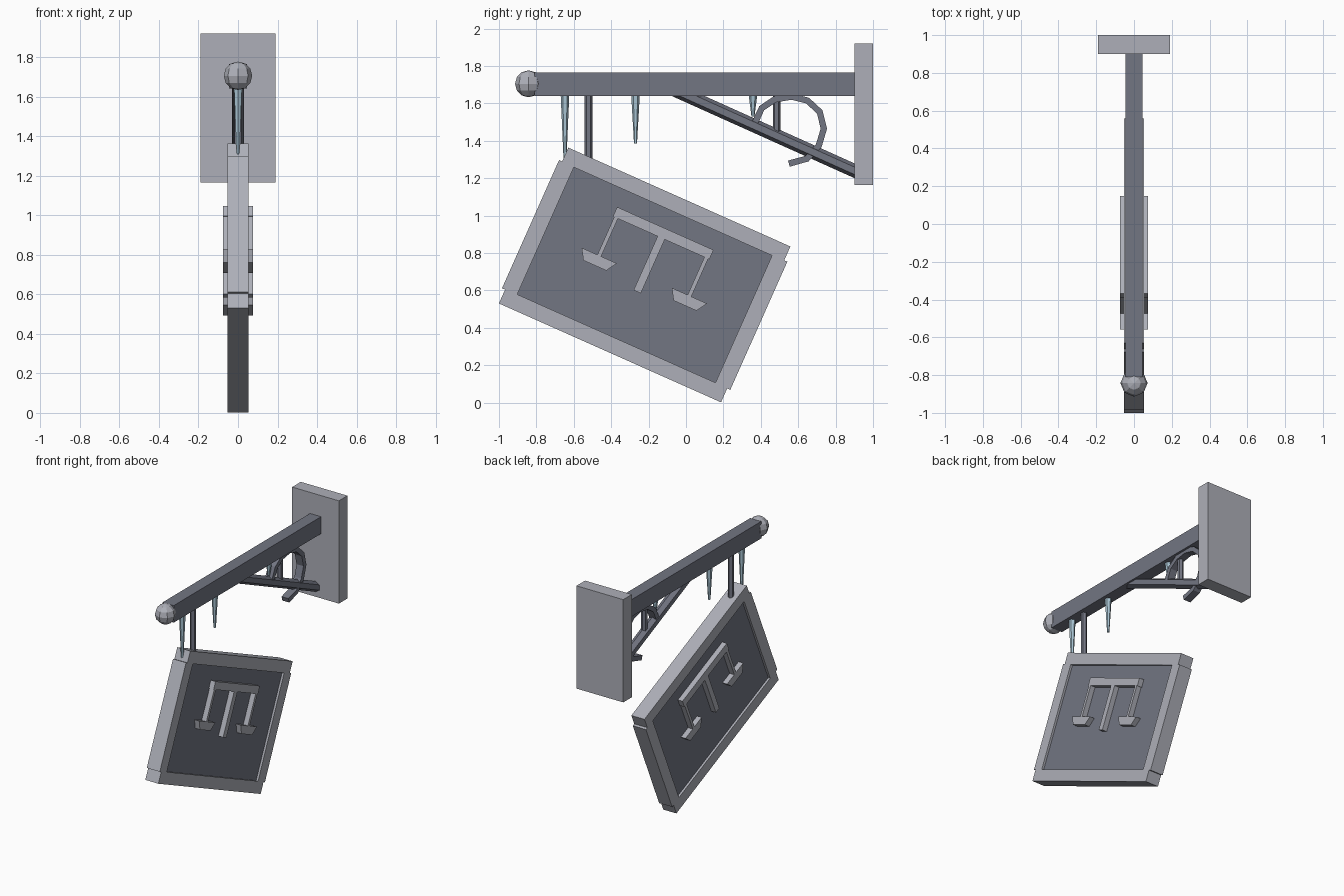
import bpy, bmesh, math
from mathutils import Vector, Matrix

if "Cube" in bpy.data.objects:
    bpy.data.objects.remove(bpy.data.objects["Cube"], do_unlink=True)


def material(name, rgb):
    m = bpy.data.materials.new(name)
    m.use_nodes = True
    m.diffuse_color = (*rgb, 1)
    m.node_tree.nodes["Principled BSDF"].inputs["Base Color"].default_value = (*rgb, 1)
    return m


pale = material("pale stone grey", (0.42, 0.43, 0.48))
dark = material("dark iron grey", (0.17, 0.18, 0.225))
ice = material("ice blue", (0.40, 0.56, 0.66))

# Tilted frame of the hanging sign
TILT = Matrix.Translation((0, -0.221, 0.683)) @ Matrix.Rotation(math.radians(-24), 4, 'X')
UPRIGHT = Matrix.Identity(4)


def finish(name, bm, mat, frame=UPRIGHT):
    bmesh.ops.recalc_face_normals(bm, faces=bm.faces)
    bm.transform(frame)
    mesh = bpy.data.meshes.new(name)
    bm.to_mesh(mesh)
    bm.free()
    mesh.materials.append(mat)
    obj = bpy.data.objects.new(name, mesh)
    bpy.context.collection.objects.link(obj)
    return obj


def slab(name, outline, half_x, mat, frame=UPRIGHT):
    """Side outline in (y, z), extruded evenly to both sides of x = 0."""
    bm = bmesh.new()
    face = bm.faces.new([bm.verts.new((-half_x, y, z)) for y, z in outline])
    new = bmesh.ops.extrude_face_region(bm, geom=[face])["geom"]
    bmesh.ops.translate(bm, vec=(2 * half_x, 0, 0),
                        verts=[g for g in new if isinstance(g, bmesh.types.BMVert)])
    return finish(name, bm, mat, frame)


def box(name, y0, y1, z0, z1, half_x, mat, frame=UPRIGHT):
    return slab(name, [(y0, z0), (y1, z0), (y1, z1), (y0, z1)], half_x, mat, frame)


def rod(name, start, end, r0, r1, mat, sides=6):
    """Straight prism, with flat sides facing left and right."""
    a, b = Vector(start), Vector(end)
    d = (b - a).normalized()
    side = Vector((1, 0, 0))
    up = d.cross(side).normalized()
    bm = bmesh.new()
    rings = []
    for p, r in ((a, r0), (b, r1)):
        angles = [2 * math.pi * (i + 0.5) / sides for i in range(sides)]
        rings.append([bm.verts.new(p + r * (side * math.cos(t) + up * math.sin(t)))
                      for t in angles])
    for i in range(sides):
        j = (i + 1) % sides
        bm.faces.new((rings[0][i], rings[0][j], rings[1][j], rings[1][i]))
    for ring in rings:
        bm.faces.new(ring)
    return finish(name, bm, mat)


# Wall plate, beam and end ball
box("wall_plate", 0.9, 1.0, 1.165, 1.92, 0.19, pale)
box("beam", -0.81, 0.9, 1.64, 1.765, 0.045, dark)
ball = bmesh.new()
bmesh.ops.create_uvsphere(ball, u_segments=8, v_segments=6, radius=0.072)
finish("beam_end_ball", ball, pale, Matrix.Translation((0, -0.842, 1.705)))

# Sloping brace, trimmed at the beam and the wall plate
brace = rod("brace", (0, -0.1, 1.69), (0, 0.95, 1.218), 0.036, 0.036, dark)
bm = bmesh.new()
bm.from_mesh(brace.data)
for co, no in (((0, 0, 1.65), (0, 0, 1)), ((0, 0.91, 0), (0, 1, 0))):
    cut = bmesh.ops.bisect_plane(bm, geom=bm.verts[:] + bm.edges[:] + bm.faces[:],
                                 plane_co=co, plane_no=no, clear_outer=True)
    edges = [g for g in cut["geom_cut"] if isinstance(g, bmesh.types.BMEdge)]
    bmesh.ops.contextual_create(bm, geom=edges)
bm.to_mesh(brace.data)
bm.free()

# Hanger for the sign and small strut inside the brace
rod("sign_hanger", (0, -0.522, 1.65), (0, -0.522, 1.28), 0.021, 0.021, dark)
rod("brace_strut", (0, 0.485, 1.65), (0, 0.485, 1.43), 0.021, 0.021, dark)

# Curled iron strip
path = [(0.37, 1.50), (0.405, 1.575), (0.475, 1.622), (0.565, 1.637), (0.65, 1.615),
        (0.715, 1.555), (0.737, 1.465), (0.71, 1.375), (0.647, 1.305), (0.55, 1.278)]
inner, outer = [], []
for i, p in enumerate(path):
    p = Vector(p)
    d = (Vector(path[min(i + 1, len(path) - 1)]) - Vector(path[max(i - 1, 0)])).normalized()
    n = Vector((-d.y, d.x)) * 0.017
    outer.append(p + n)
    inner.append(p - n)
bm = bmesh.new()
rows = [[bm.verts.new((x, q.x, q.y)) for x, q in
         ((-0.028, a), (0.028, a), (0.028, b), (-0.028, b))] for a, b in zip(outer, inner)]
for r, s in zip(rows, rows[1:]):
    for k in range(4):
        m = (k + 1) % 4
        bm.faces.new((r[k], r[m], s[m], s[k]))
bm.faces.new(rows[0])
bm.faces.new(rows[-1])
finish("curled_strip", bm, dark)

# Icicles below the beam
for i, (y, tip) in enumerate(((-0.647, 1.305), (-0.27, 1.385), (0.358, 1.53))):
    rod(f"icicle_{i + 1}", (0, y, 1.645), (0, y, tip), 0.023, 0.008, ice)

# Sign board with its frame
box("sign_panel", -0.6, 0.6, -0.39, 0.39, 0.037, dark, TILT)
for s, rail, stile in ((1, "top_rail", "back_stile"), (-1, "bottom_rail", "front_stile")):
    v = sorted((s * 0.372, s * 0.456))
    u = sorted((s * 0.58, s * 0.668))
    box(rail, -0.65, 0.65, *v, 0.053, pale, TILT)
    box(stile, *u, -0.375, 0.375, 0.053, pale, TILT)

# Raised weighing scales, shown on both faces of the sign
DEPTH = 0.075
box("scales_crossbar", -0.282, 0.282, 0.217, 0.272, DEPTH, pale, TILT)
box("scales_post", -0.021, 0.021, -0.098, 0.217, DEPTH, pale, TILT)
for s, name in ((-1, "front"), (1, "back")):
    c = s * 0.264
    box(f"scales_{name}_cord", c - 0.011, c + 0.011, -0.004, 0.217, DEPTH, pale, TILT)
    slab(f"scales_{name}_pan", [(c - 0.103, -0.004), (c - 0.067, -0.062),
                                (c + 0.067, -0.062), (c + 0.103, -0.004)], DEPTH, pale, TILT)
